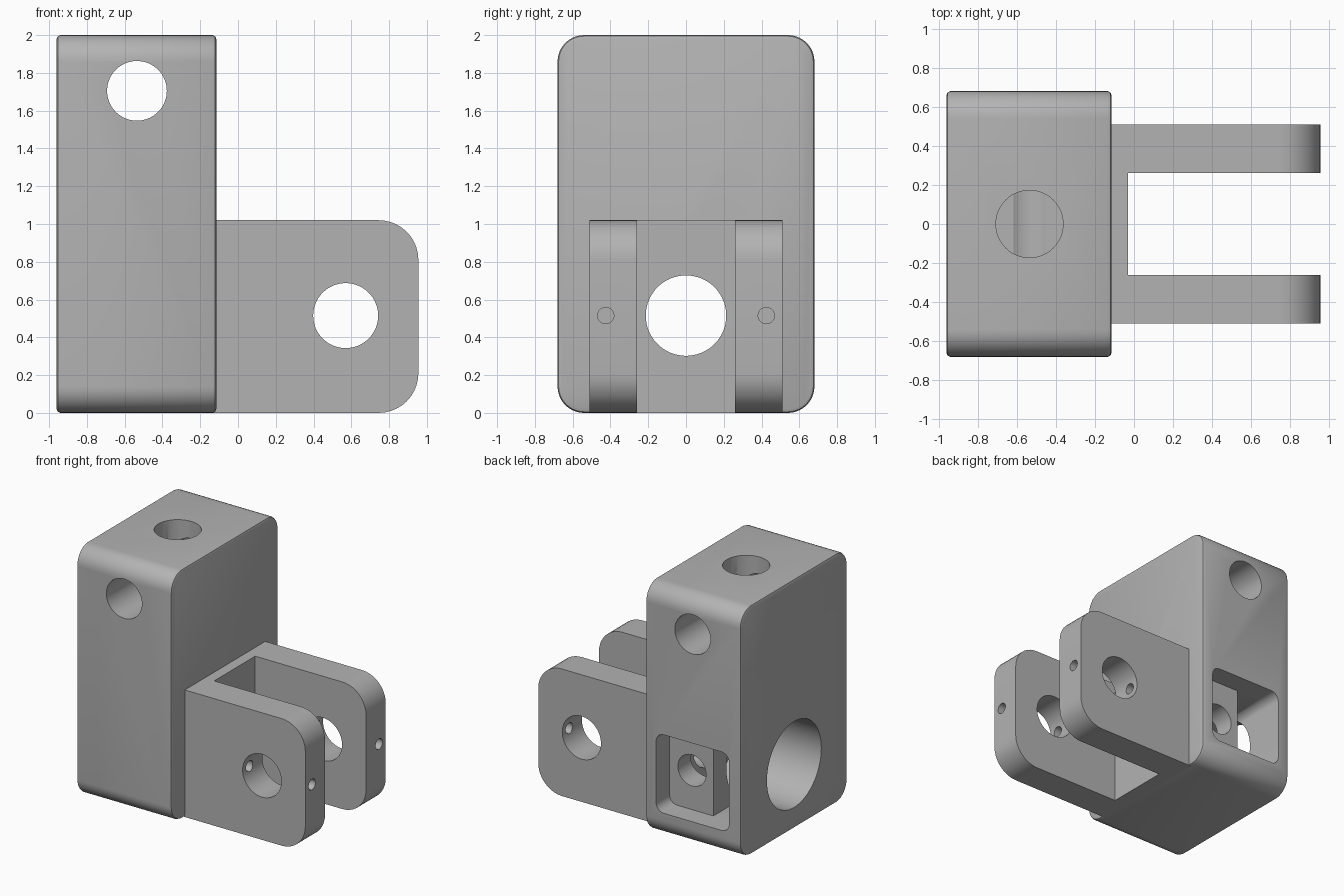
import bpy, bmesh, math
from mathutils import Vector, Matrix

if "Cube" in bpy.data.objects:
    bpy.data.objects.remove(bpy.data.objects["Cube"], do_unlink=True)

grey = bpy.data.materials.new("plain_grey")
grey.use_nodes = True
grey.diffuse_color = (0.45, 0.45, 0.45, 1)
grey.node_tree.nodes["Principled BSDF"].inputs["Base Color"].default_value = grey.diffuse_color


def link(name, bm):
    bmesh.ops.recalc_face_normals(bm, faces=bm.faces)
    mesh = bpy.data.meshes.new(name)
    bm.to_mesh(mesh)
    bm.free()
    mesh.materials.append(grey)
    obj = bpy.data.objects.new(name, mesh)
    bpy.context.collection.objects.link(obj)
    return obj


def block(name, low, high, axis=0, radius=0, rounded=lambda p: True):
    """Box whose edges along one axis can be rounded."""
    low, high = Vector(low), Vector(high)
    bm = bmesh.new()
    bmesh.ops.create_cube(bm, size=1)
    for v in bm.verts:
        v.co = (low + high) / 2 + v.co * (high - low)
    if radius:
        edges = [e for e in bm.edges
                 if abs((e.verts[0].co - e.verts[1].co).normalized()[axis]) > 0.9
                 and rounded(e.verts[0].co)]
        bmesh.ops.bevel(bm, geom=edges, offset=radius, segments=10,
                        profile=0.5, affect='EDGES')
    return link(name, bm)


def rod(name, axis, start, end, radius):
    """Cylinder from start along one axis to the coordinate end."""
    start = Vector(start)
    finish = start.copy()
    finish[axis] = end
    direction = finish - start
    bm = bmesh.new()
    turn = direction.to_track_quat('Z', 'Y').to_matrix().to_4x4()
    bmesh.ops.create_cone(bm, cap_ends=True, segments=64, radius1=radius,
                          radius2=radius, depth=direction.length,
                          matrix=Matrix.Translation((start + finish) / 2) @ turn)
    return link(name, bm)


def carve(obj, cutters, chamfer=0):
    """Chamfer the rim, subtract the cutters and bake the result."""
    if chamfer:
        mod = obj.modifiers.new("chamfer", 'BEVEL')
        mod.width, mod.segments = chamfer, 2
        mod.limit_method, mod.angle_limit = 'ANGLE', math.radians(40)
    for cutter in cutters:
        cutter.hide_render = True
        mod = obj.modifiers.new("cut", 'BOOLEAN')
        mod.operation, mod.solver, mod.object = 'DIFFERENCE', 'EXACT', cutter
    graph = bpy.context.evaluated_depsgraph_get()
    mesh = bpy.data.meshes.new_from_object(obj.evaluated_get(graph))
    obj.modifiers.clear()
    obj.data = mesh
    for cutter in cutters:
        bpy.data.objects.remove(cutter, do_unlink=True)
    bpy.ops.object.select_all(action='DESELECT')
    obj.select_set(True)
    bpy.context.view_layer.objects.active = obj
    bpy.ops.object.shade_smooth_by_angle(angle=math.radians(30))


MID_X, AXIS_Z = -0.535, 0.515

# Upright body with bores, cross hole and stepped side pocket
body = block("body", (-0.96, -0.68, 0), (-0.115, 0.68, 2), 0, 0.14)
carve(body, [
    rod("top_hole", 2, (MID_X, 0, 2.1), 1.57, 0.172),
    rod("cross_hole", 1, (MID_X, -0.8, 1.705), 0.8, 0.158),
    rod("main_bore", 0, (-1.1, 0, AXIS_Z), -0.21, 0.345),
    rod("small_bore", 0, (-0.5, 0, AXIS_Z), 0.1, 0.213),
    block("pocket", (-0.86, 0.51, 0.2), (-0.21, 0.8, 0.83), 1, 0.07),
    block("pocket_slot", (-0.86, 0.1, 0.2), (-0.6, 0.6, 0.83), 1, 0.07,
          lambda p: p.x < -0.7),
    rod("pocket_hole", 1, (-0.41, 0.6, AXIS_Z), 0.1, 0.125),
], chamfer=0.02)

# Forked clevis with pivot hole and pin holes
fork = block("fork", (-0.14, -0.51, 0), (0.955, 0.51, 1.02), 1, 0.21,
             lambda p: p.x > 0)
carve(fork, [
    block("fork_gap", (-0.03, -0.26, -0.1), (1.1, 0.26, 1.2)),
    rod("pivot_hole", 1, (0.57, -0.8, AXIS_Z), 0.8, 0.172),
    rod("base_bore", 0, (-0.3, 0, AXIS_Z), 0.1, 0.213),
] + [rod("pin_hole", 0, (1.1, side * 0.425, AXIS_Z), 0.3, 0.043)
     for side in (-1, 1)])
